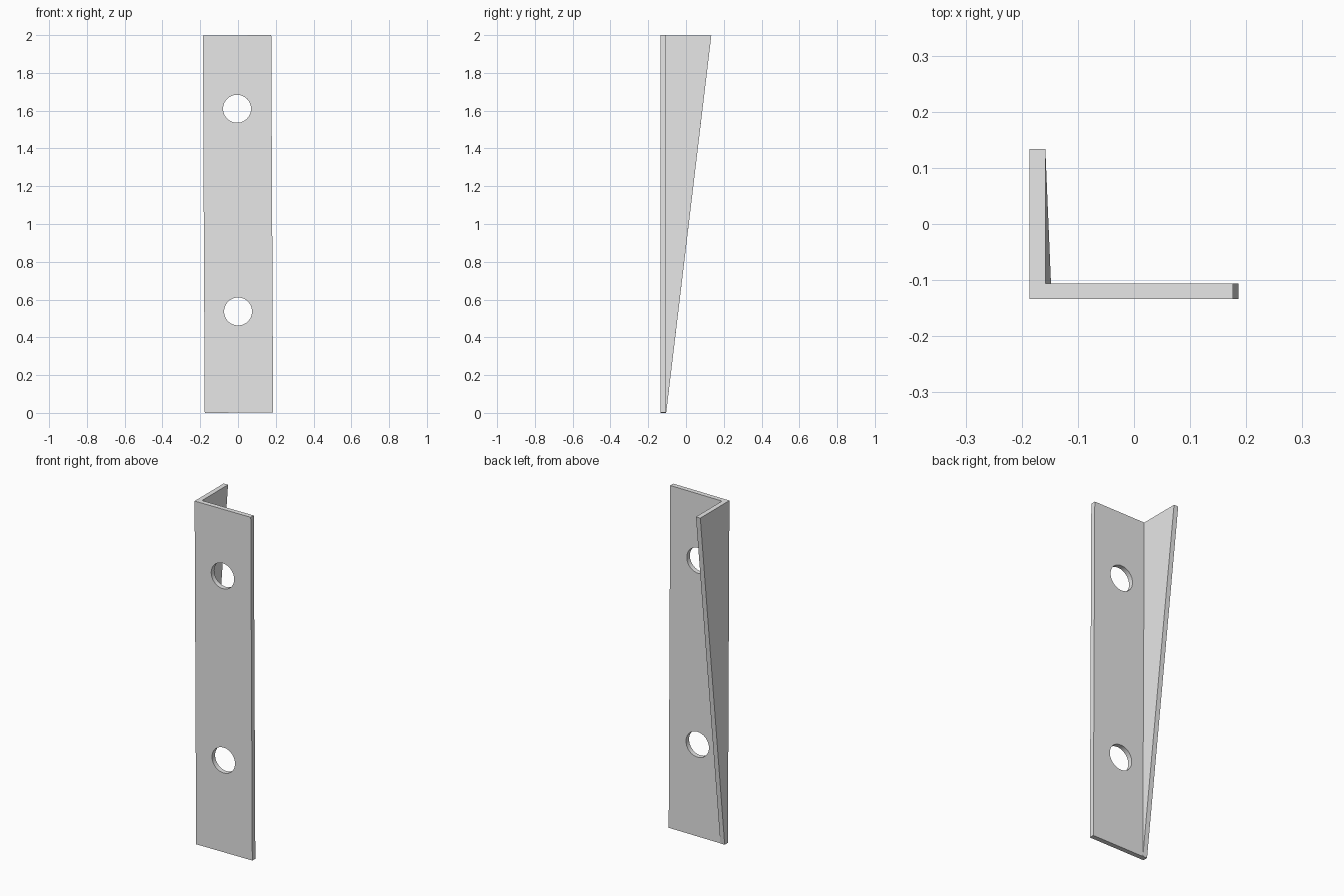
import bpy
import bmesh
import math
from mathutils import Matrix, Vector

cube = bpy.data.objects.get("Cube")
if cube:
    bpy.data.objects.remove(cube, do_unlink=True)

HALF_W, HALF_D, HALF_H = 0.181, 0.134, 0.999
THICK = 0.028
LEAN = -0.005
HOLE_RADIUS = 0.074

steel = bpy.data.materials.new("plain grey")
steel.use_nodes = True
grey = (0.8, 0.8, 0.8, 1)
steel.diffuse_color = grey
steel.node_tree.nodes["Principled BSDF"].inputs["Base Color"].default_value = grey


def add_object(name, bm):
    bmesh.ops.recalc_face_normals(bm, faces=bm.faces)
    mesh = bpy.data.meshes.new(name)
    bm.to_mesh(mesh)
    bm.free()
    mesh.materials.append(steel)
    obj = bpy.data.objects.new(name, mesh)
    bpy.context.collection.objects.link(obj)
    return obj


def prism(name, profile, x0, x1):
    """Extrude a (y, z) outline along x."""
    bm = bmesh.new()
    face = bm.faces.new([bm.verts.new((x0, y, z)) for y, z in profile])
    out = bmesh.ops.extrude_face_region(bm, geom=[face])
    verts = [v for v in out["geom"] if isinstance(v, bmesh.types.BMVert)]
    bmesh.ops.translate(bm, verts=verts, vec=Vector((x1 - x0, 0, 0)))
    return add_object(name, bm)


def hole_cutter(x, z):
    bm = bmesh.new()
    bmesh.ops.create_cone(bm, cap_ends=True, segments=48, radius1=HOLE_RADIUS,
                          radius2=HOLE_RADIUS, depth=0.2,
                          matrix=Matrix.Translation((x, -HALF_D, z))
                          @ Matrix.Rotation(math.pi / 2, 4, 'X'))
    return add_object("hole_cutter", bm)


# Solid wedge whose back edge gives the taper of the side flange
plate_back = THICK - HALF_D
bracket = prism("angle_bracket", [(-HALF_D, -HALF_H), (plate_back + 0.001, -HALF_H),
                                  (HALF_D, HALF_H), (-HALF_D, HALF_H)],
                -HALF_W, HALF_W)

# Hollow out behind the plate, leaving the flange, and drill the two holes
pocket = prism("pocket_cutter", [(plate_back, -1.5), (1, -1.5), (1, 1.5), (plate_back, 1.5)],
               THICK - HALF_W, 1)
cutters = [pocket] + [hole_cutter(-0.002, z) for z in (0.61, -0.463)]

bpy.context.view_layer.objects.active = bracket
for cutter in cutters:
    cutter.hide_render = True
    mod = bracket.modifiers.new("cut", 'BOOLEAN')
    mod.operation = 'DIFFERENCE'
    mod.solver = 'EXACT'
    mod.object = cutter
    bpy.ops.object.modifier_apply(modifier=mod.name)
    bpy.data.objects.remove(cutter, do_unlink=True)

# Smooth hole walls, crisp plate edges
bpy.ops.object.select_all(action='DESELECT')
bracket.select_set(True)
bpy.ops.object.shade_smooth_by_angle(angle=math.radians(30))

# Stand it up with its slight sideways lean
bracket.location.z = 1
bracket.rotation_euler.y = LEAN
